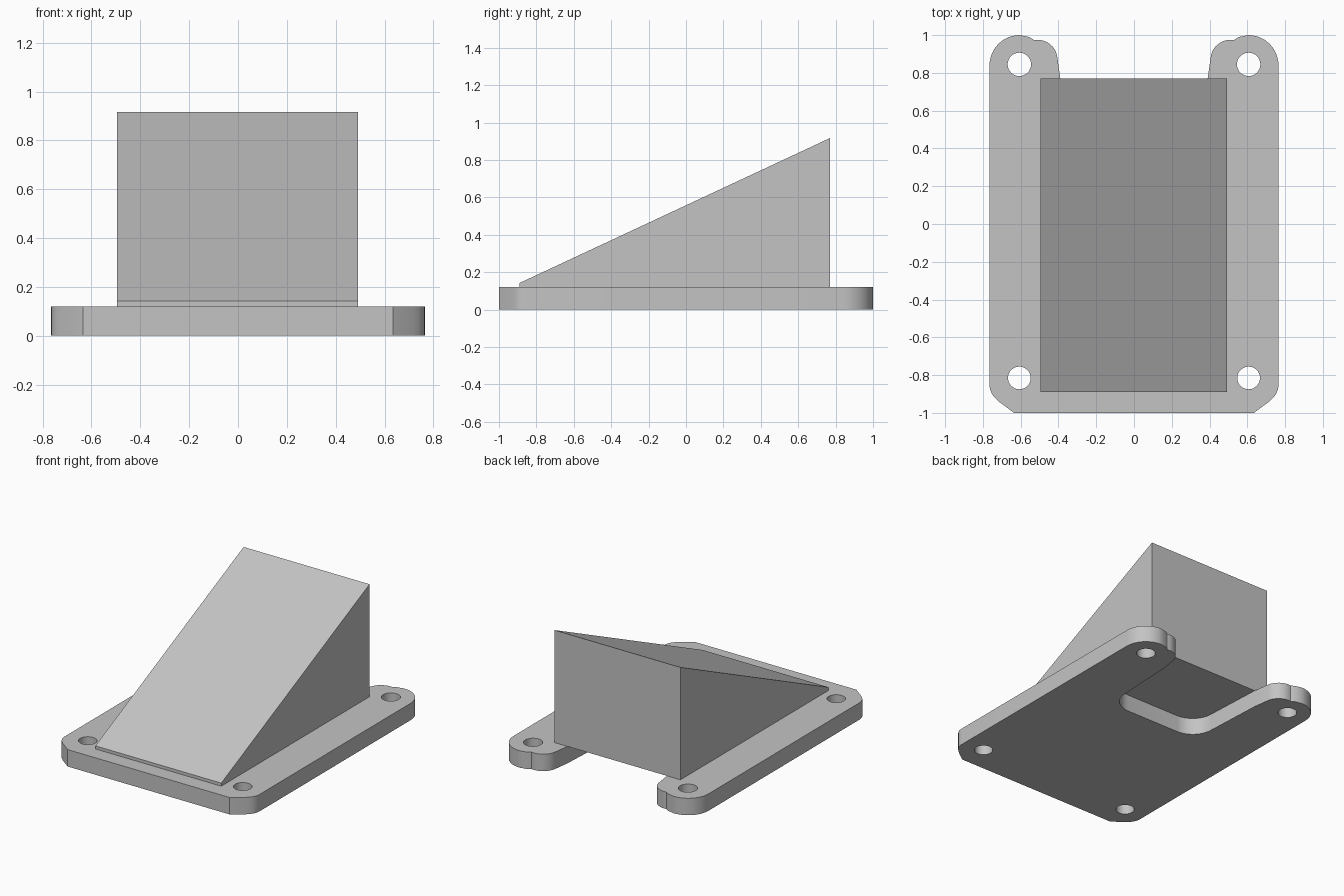
import bpy, bmesh
from math import cos, sin, radians

if "Cube" in bpy.data.objects:
    bpy.data.objects.remove(bpy.data.objects["Cube"])

grey = bpy.data.materials.new("plain grey")
grey.use_nodes = True
colour = (0.55, 0.55, 0.55, 1)
grey.diffuse_color = colour
grey.node_tree.nodes["Principled BSDF"].inputs["Base Color"].default_value = colour

THICK = 0.12


def arc(cx, cy, r, start, end, steps=12):
    angles = [radians(start + (end - start) * i / steps) for i in range(steps + 1)]
    return [(cx + r * cos(a), cy + r * sin(a)) for a in angles]


def add_loop(curve, points):
    spline = curve.splines.new("POLY")
    spline.points.add(len(points) - 1)
    for p, (x, y) in zip(spline.points, points):
        p.co = (x, y, 0, 1)
    spline.use_cyclic_u = True


# Base plate: half outline from front corner round the ear into the rear notch
half = [(0.635, -1.0), (0.72, -0.937)]
half += arc(0.665, -0.85, 0.1, -50, 0, 6)
half += arc(0.605, 0.84, 0.16, 0, 90)
half += [(0.555, 0.99)]
half += arc(0.51, 0.87, 0.105, 80, 175, 10)
half += [(0.39, 0.77)]
half += arc(0.21, 0.35, 0.16, 0, -90)

curve = bpy.data.curves.new("base_plate", "CURVE")
curve.dimensions = "2D"
curve.fill_mode = "BOTH"
curve.extrude = THICK / 2
add_loop(curve, half + [(-x, y) for x, y in reversed(half)])

# Four bolt holes
for side in (-1, 1):
    for y, r in ((-0.815, 0.06), (0.845, 0.062)):
        add_loop(curve, arc(side * 0.607, y, r, 0, 360, 32)[:-1])

plate = bpy.data.objects.new("base_plate", curve)
bpy.context.collection.objects.link(plate)
plate.location.z = THICK / 2
bpy.ops.object.select_all(action="DESELECT")
plate.select_set(True)
bpy.context.view_layer.objects.active = plate
bpy.ops.object.convert(target="MESH")
plate = bpy.context.object
bm = bmesh.new()
bm.from_mesh(plate.data)
bmesh.ops.remove_doubles(bm, verts=bm.verts, dist=0.0005)
bmesh.ops.recalc_face_normals(bm, faces=bm.faces)
bm.to_mesh(plate.data)
bm.free()
plate.data.materials.clear()
plate.data.materials.append(grey)
bpy.ops.object.shade_smooth_by_angle(angle=radians(25))

# Wedge: side profile (y, z) extruded across the width
profile = [(-0.89, THICK), (0.77, THICK), (0.77, 0.917), (-0.89, 0.142)]
bm = bmesh.new()
face = bm.faces.new([bm.verts.new((-0.495, y, z)) for y, z in profile])
ext = bmesh.ops.extrude_face_region(bm, geom=[face])
moved = [v for v in ext["geom"] if isinstance(v, bmesh.types.BMVert)]
bmesh.ops.translate(bm, verts=moved, vec=(0.987, 0, 0))
bmesh.ops.recalc_face_normals(bm, faces=bm.faces)
mesh = bpy.data.meshes.new("wedge")
bm.to_mesh(mesh)
bm.free()
mesh.materials.append(grey)
bpy.context.collection.objects.link(bpy.data.objects.new("wedge", mesh))
